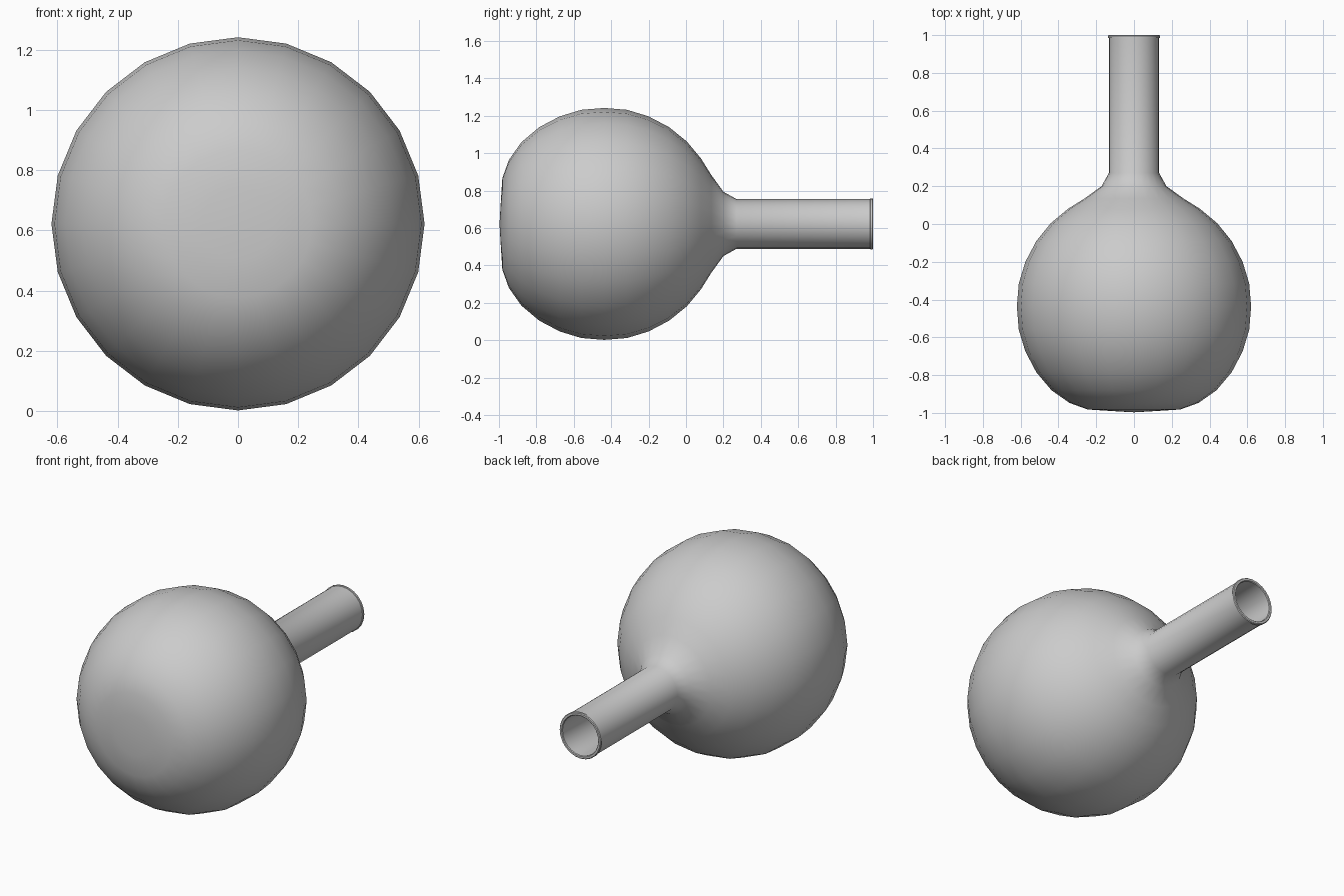
import bpy, bmesh, math

if "Cube" in bpy.data.objects:
    bpy.data.objects.remove(bpy.data.objects["Cube"])

SEG = 24
AXIS_Z = 0.622

# Outer wall then inner wall, as (y along axis, radius)
outer = [(-0.99, 0.12), (-0.982, 0.245), (-0.947, 0.342), (-0.88, 0.437),
         (-0.785, 0.517), (-0.675, 0.575), (-0.56, 0.61), (-0.437, 0.62),
         (-0.315, 0.61), (-0.2, 0.575), (-0.09, 0.517), (0.005, 0.44),
         (0.08, 0.35), (0.135, 0.262), (0.2, 0.172), (0.27, 0.133), (0.984, 0.133)]
rim = [(0.986, 0.137), (0.996, 0.137), (1.0, 0.133), (1.0, 0.122), (0.996, 0.118)]
inner = [(0.27, 0.118), (0.193, 0.16), (0.125, 0.252), (0.07, 0.34), (-0.003, 0.43),
         (-0.097, 0.505), (-0.205, 0.562), (-0.317, 0.596), (-0.437, 0.606),
         (-0.557, 0.596), (-0.67, 0.562), (-0.777, 0.505), (-0.87, 0.427),
         (-0.935, 0.335), (-0.968, 0.24), (-0.976, 0.12)]


def lathe(name, profile, start_y, end_y):
    """Revolve a profile about the y axis, closing both ends at a pole."""
    bm = bmesh.new()
    rings = []
    for y, r in profile:
        rings.append([bm.verts.new((r * math.sin(2 * math.pi * i / SEG), y,
                                    r * math.cos(2 * math.pi * i / SEG)))
                      for i in range(SEG)])
    for a, b in zip(rings, rings[1:]):
        for i in range(SEG):
            j = (i + 1) % SEG
            bm.faces.new((a[i], a[j], b[j], b[i]))
    for ring, y in ((rings[0], start_y), (rings[-1], end_y)):
        pole = bm.verts.new((0, y, 0))
        for i in range(SEG):
            bm.faces.new((ring[i], ring[(i + 1) % SEG], pole))
    bmesh.ops.recalc_face_normals(bm, faces=bm.faces)
    me = bpy.data.meshes.new(name)
    bm.to_mesh(me)
    bm.free()
    ob = bpy.data.objects.new(name, me)
    bpy.context.collection.objects.link(ob)
    return ob


# Hollow round flask lying on its side
flask = lathe("flask", outer + rim + inner, -0.997, -0.983)
flask.location.z = AXIS_Z
bpy.context.view_layer.objects.active = flask
flask.select_set(True)
bpy.ops.object.shade_smooth_by_angle(angle=math.radians(40))
